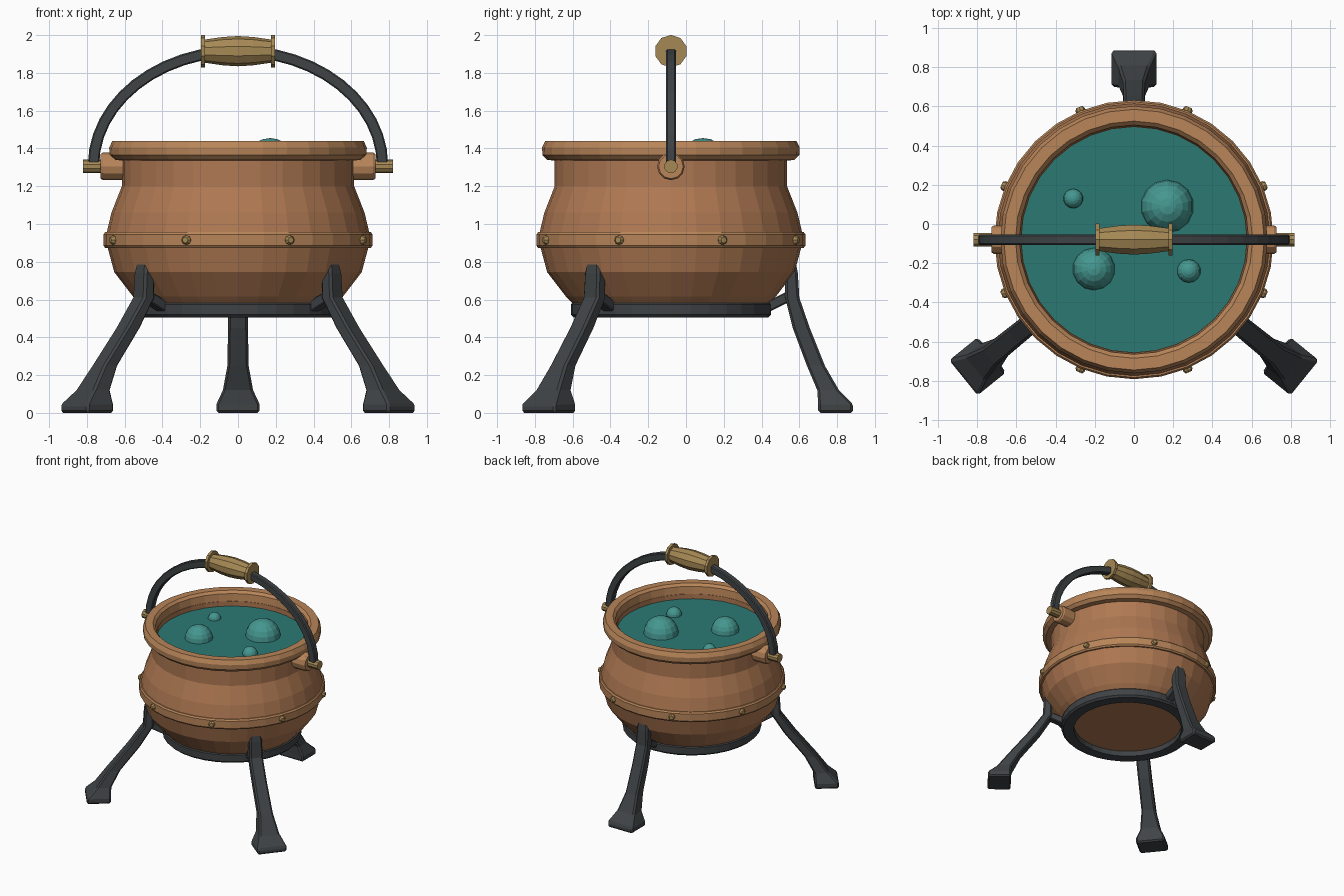
import bpy, bmesh, math
from mathutils import Matrix, Vector

if "Cube" in bpy.data.objects:
    bpy.data.objects.remove(bpy.data.objects["Cube"])

CY = -0.08      # pot axis in y
SEG = 32


def material(name, rgb):
    m = bpy.data.materials.new(name)
    m.diffuse_color = (*rgb, 1)
    m.use_nodes = True
    m.node_tree.nodes["Principled BSDF"].inputs["Base Color"].default_value = m.diffuse_color
    return m


copper = material("copper", (0.43, 0.19, 0.085))
bright = material("bright_copper", (0.48, 0.235, 0.10))
iron = material("iron", (0.05, 0.056, 0.06))
wood = material("wood", (0.38, 0.25, 0.09))
brew = material("brew", (0.025, 0.19, 0.175))
foam = material("foam", (0.06, 0.31, 0.28))


def finish(name, bm, mat, matrix=None, bevel=0):
    bmesh.ops.recalc_face_normals(bm, faces=bm.faces)
    me = bpy.data.meshes.new(name)
    bm.to_mesh(me)
    bm.free()
    me.materials.append(mat)
    ob = bpy.data.objects.new(name, me)
    bpy.context.collection.objects.link(ob)
    if matrix:
        ob.matrix_world = matrix
    if bevel:
        mod = ob.modifiers.new("bevel", "BEVEL")
        mod.width, mod.segments = bevel, 1
        mod.limit_method, mod.angle_limit = "ANGLE", math.radians(40)
    return ob


def skin(bm, rings, closed=False):
    """Join equal-length vertex rings with quads; cap the ends unless closed."""
    rings = [[bm.verts.new(p) for p in ring] for ring in rings]
    n = len(rings[0])
    pairs = list(zip(rings, rings[1:]))
    if closed:
        pairs.append((rings[-1], rings[0]))
    for a, b in pairs:
        for i in range(n):
            j = (i + 1) % n
            bm.faces.new((a[i], a[j], b[j], b[i]))
    if not closed:
        bm.faces.new(rings[0])
        bm.faces.new(rings[-1])


def lathe(name, profile, mat, matrix=Matrix.Translation((0, CY, 0)), seg=SEG, closed=False):
    """Revolve (radius, height) points about local z."""
    bm = bmesh.new()
    angles = [2 * math.pi * i / seg for i in range(seg)]
    skin(bm, [[(r * math.cos(a), r * math.sin(a), z) for a in angles] for r, z in profile], closed)
    return finish(name, bm, mat, matrix)


# Pot body, rolled rim, riveted band and base ring
lathe("pot_body", [(0.45, 0.55), (0.52, 0.58), (0.555, 0.615), (0.655, 0.745), (0.69, 0.875),
                   (0.695, 0.955), (0.67, 1.06), (0.615, 1.2), (0.615, 1.36), (0.575, 1.36),
                   (0.575, 1.25)], copper)
lathe("rim", [(0.615, 1.335), (0.655, 1.34), (0.68, 1.365), (0.682, 1.405), (0.665, 1.44),
              (0.605, 1.44), (0.585, 1.42), (0.575, 1.335)], bright, closed=True)
lathe("band", [(0.68, 0.873), (0.703, 0.873), (0.712, 0.885), (0.712, 0.945), (0.703, 0.957),
               (0.68, 0.957)], bright, closed=True)
lathe("base_ring", [(0.43, 0.505), (0.515, 0.505), (0.53, 0.52), (0.53, 0.575), (0.515, 0.59),
                    (0.43, 0.59)], iron, closed=True)

for k in range(8):
    a = math.radians(22.5 + 45 * k)
    d = Vector((math.cos(a), math.sin(a), 0))
    mat = Matrix.Translation(d * 0.7 + Vector((0, CY, 0.915))) @ d.to_track_quat("Z", "Y").to_matrix().to_4x4()
    lathe("rivet", [(0.025, 0), (0.025, 0.02), (0.016, 0.032)], wood, mat, 8)

# Liquid surface and bubbles
lathe("liquid", [(0.577, 1.28), (0.577, 1.32)], brew)
for x, y, r in [(0.17, 0.09, 0.135), (-0.205, -0.23, 0.108), (-0.31, 0.13, 0.05), (0.28, -0.24, 0.06)]:
    bm = bmesh.new()
    bmesh.ops.create_uvsphere(bm, u_segments=14, v_segments=10, radius=r)
    finish("bubble", bm, foam, Matrix.Translation((x, y, 1.32)))


# Legs: stations are (z, inner radius, outer radius, half width, share of splay)
STATIONS = [(0.0, 0.78, 0.965, 0.115, 1), (0.045, 0.78, 0.965, 0.115, 1),
            (0.12, 0.775, 0.89, 0.08, 1), (0.25, 0.72, 0.815, 0.056, 0.9),
            (0.45, 0.645, 0.735, 0.053, 0.38), (0.61, 0.605, 0.68, 0.053, 0),
            (0.74, 0.605, 0.672, 0.05, 0), (0.8, 0.62, 0.66, 0.042, 0)]


def leg(name, angle, splay):
    place = Matrix.Translation((0, CY, 0)) @ Matrix.Rotation(math.radians(angle), 4, "Z")
    bm = bmesh.new()
    skin(bm, [[(a + s * splay, -w, z), (b + s * splay, -w, z), (b + s * splay, w, z), (a + s * splay, w, z)]
              for z, a, b, w, s in STATIONS])
    finish(name, bm, iron, place, 0.012)
    bm = bmesh.new()
    skin(bm, [[(r, -0.035, z - 0.03), (r, 0.035, z - 0.03), (r, 0.035, z + 0.03), (r, -0.035, z + 0.03)]
              for r, z in [(0.49, 0.55), (0.64, 0.625)]])
    finish(name + "_strut", bm, iron, place, 0.006)


leg("back_leg", 90, 0)
leg("front_right_leg", -39, 0.155)
leg("front_left_leg", 219, 0.155)

# Side lugs and pivot pins
for side, label in ((1, "right"), (-1, "left")):
    mat = Matrix.Translation((0, CY, 1.305)) @ Matrix.Rotation(side * math.pi / 2, 4, "Y")
    lathe(label + "_lug", [(0.073, 0.58), (0.073, 0.715), (0.065, 0.727)], bright, mat, 12)
    lathe(label + "_pin", [(0.036, 0.7), (0.036, 0.82)], wood, mat, 10)

# Arched bail: rectangular section swept along a half ellipse
bm = bmesh.new()
rings = []
for i in range(25):
    t = math.pi * i / 24
    c = Vector((0.765 * math.cos(t), CY, 1.31 + 0.605 * math.sin(t)))
    n = Vector((0.605 * math.cos(t), 0, 0.765 * math.sin(t))).normalized() * 0.03
    y = Vector((0, 0.026, 0))
    rings.append([c - n - y, c + n - y, c + n + y, c - n + y])
skin(bm, rings)
finish("bail", bm, iron, bevel=0.007)

# Wooden grip with end collars
grip = Matrix.Translation((0, CY, 1.915)) @ Matrix.Rotation(math.pi / 2, 4, "Y")
lathe("grip", [(0.06, -0.185), (0.075, -0.08), (0.08, 0), (0.075, 0.08), (0.06, 0.185)], wood, grip, 10)
for s in (-1, 1):
    lathe("grip_collar", [(0.086, s * 0.175), (0.086, s * 0.197)], wood, grip, 10)
